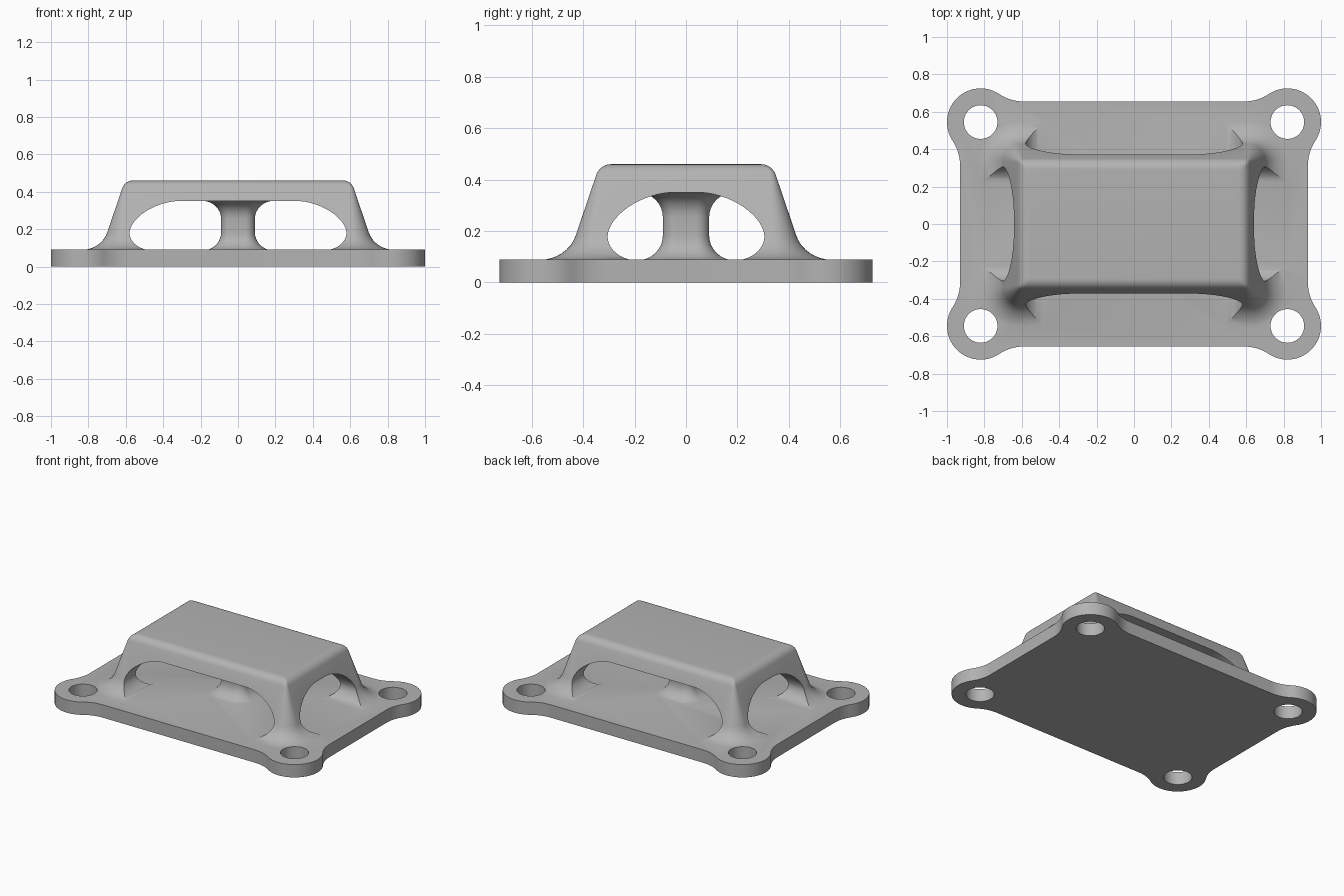
import bpy, bmesh
from math import sin, cos, pi, radians, atan2, sqrt

if "Cube" in bpy.data.objects:
    bpy.data.objects.remove(bpy.data.objects["Cube"], do_unlink=True)

grey = bpy.data.materials.new("plain grey")
grey.use_nodes = True
GREY = (0.45, 0.45, 0.45, 1)
grey.diffuse_color = GREY
grey.node_tree.nodes["Principled BSDF"].inputs["Base Color"].default_value = GREY


def skin(name, loops):
    """Closed solid through a stack of loops with equal point counts."""
    bm = bmesh.new()
    rings = [[bm.verts.new(p) for p in loop] for loop in loops]
    for low, high in zip(rings, rings[1:]):
        for i in range(len(low)):
            j = (i + 1) % len(low)
            bm.faces.new((low[i], low[j], high[j], high[i]))
    bm.faces.new(rings[0][::-1])
    bm.faces.new(rings[-1])
    bmesh.ops.recalc_face_normals(bm, faces=bm.faces)
    mesh = bpy.data.meshes.new(name)
    bm.to_mesh(mesh)
    bm.free()
    mesh.materials.append(grey)
    obj = bpy.data.objects.new(name, mesh)
    bpy.context.collection.objects.link(obj)
    return obj


def arc(cx, cy, r, start, end, n):
    return [(cx + r * cos(start + (end - start) * i / n),
             cy + r * sin(start + (end - start) * i / n)) for i in range(n + 1)]


def rounded_rect(hx, hy, r, z, n=10):
    pts = []
    for k, (sx, sy) in enumerate(((1, 1), (-1, 1), (-1, -1), (1, -1))):
        pts += arc(sx * (hx - r), sy * (hy - r), r, k * pi / 2, (k + 1) * pi / 2, n)
    return [(x, y, z) for x, y in pts]


def combine(target, other, operation):
    mod = target.modifiers.new(operation, 'BOOLEAN')
    mod.operation = operation
    mod.solver = 'EXACT'
    mod.object = other
    bpy.context.view_layer.objects.active = target
    bpy.ops.object.modifier_apply(modifier=mod.name)
    bpy.data.objects.remove(other, do_unlink=True)


# Base plate: rectangle with round ears blended in by concave arcs
EAR_X, EAR_Y, EAR_R, INSET, BLEND, PLATE = 0.82, 0.545, 0.18, 0.11, 0.24, 0.09
reach = sqrt((BLEND + EAR_R) ** 2 - (INSET + BLEND) ** 2)
a0 = atan2(-reach, INSET + BLEND)
a1 = atan2(INSET + BLEND, -reach)
quarter = arc(EAR_X + INSET + BLEND, EAR_Y - reach, BLEND, pi, a0 + pi, 10)
quarter += arc(EAR_X, EAR_Y, EAR_R, a0, a1, 32)[1:-1]
quarter += arc(EAR_X - reach, EAR_Y + INSET + BLEND, BLEND, a1 + pi, 1.5 * pi, 10)
half = quarter + [(-x, y) for x, y in reversed(quarter)]
outline = half + [(x, -y) for x, y in reversed(half)]
body = skin("bracket_body", [[(x, y, z) for x, y in outline] for z in (0, PLATE)])

# Hood: tapered block with a rounded top rim and a flared foot
FOOT, SLOPE_TOP, DEPTH_LESS = 0.70, 0.62, 0.27
sections = [(0.84, 0.05), (0.84, 0.088)]
for i in range(1, 9):
    t = radians(72) * i / 8
    sections.append((0.84 - 0.14 * sin(t) / sin(radians(72)),
                     0.088 + 0.092 * (1 - cos(t)) / (1 - cos(radians(72)))))
for i in range(7):
    t = radians(20 + 70 * i / 6)
    sections.append((0.562 + 0.06 * cos(t), 0.40 + 0.06 * sin(t)))
hood = skin("hood", [rounded_rect(x, x - DEPTH_LESS, max(0.02, 0.07 + x - FOOT + 0.02), z)
                     for x, z in sections])


# Arched tunnels through the hood in both directions
def tunnel(name, width, shoulder, toe, along_y):
    side = []
    for i in range(11):
        t = pi / 2 * i / 10
        side.append((width - toe + toe * sin(t), 0.18 - 0.095 * cos(t)))
    for i in range(1, 17):
        t = pi / 2 * i / 16
        side.append((width - shoulder + shoulder * cos(t) ** 1.15,
                     0.18 + 0.17 * sin(t) ** 1.15))
    ring = side + [(-u, z) for u, z in reversed(side)]
    return skin(name, [[(u, d, z) if along_y else (d, u, z) for u, z in ring]
                       for d in (-1.2, 1.2)])


combine(hood, tunnel("long_tunnel", 0.58, 0.26, 0.13, True), 'DIFFERENCE')
combine(hood, tunnel("short_tunnel", 0.305, 0.25, 0.12, False), 'DIFFERENCE')

# Central column, flared into the floor and the ceiling
N = 8
lower = [(0.19 - 0.1 * sin(pi / 2 * i / N), 0.183 - 0.097 * cos(pi / 2 * i / N))
         for i in range(N + 1)]
upper = [(h, 0.437 - z) for h, z in reversed(lower)]
sizes = [(0.19, 0.05)] + lower + upper + [(0.19, 0.39)]
column = skin("column", [rounded_rect(h, h, 0.05 + (h - 0.09) * 0.9, z) for h, z in sizes])

combine(hood, column, 'UNION')
combine(body, hood, 'UNION')

# Bolt holes through the ears
for sx in (-1, 1):
    for sy in (-1, 1):
        circle = arc(sx * EAR_X, sy * EAR_Y, 0.09, 0, 2 * pi, 40)[:-1]
        drill = skin("drill", [[(x, y, z) for x, y in circle] for z in (-0.1, 0.4)])
        combine(body, drill, 'DIFFERENCE')

# Smooth shading with crisp edges
bpy.ops.object.select_all(action='DESELECT')
body.select_set(True)
bpy.context.view_layer.objects.active = body
bpy.ops.object.shade_smooth_by_angle(angle=radians(28))
